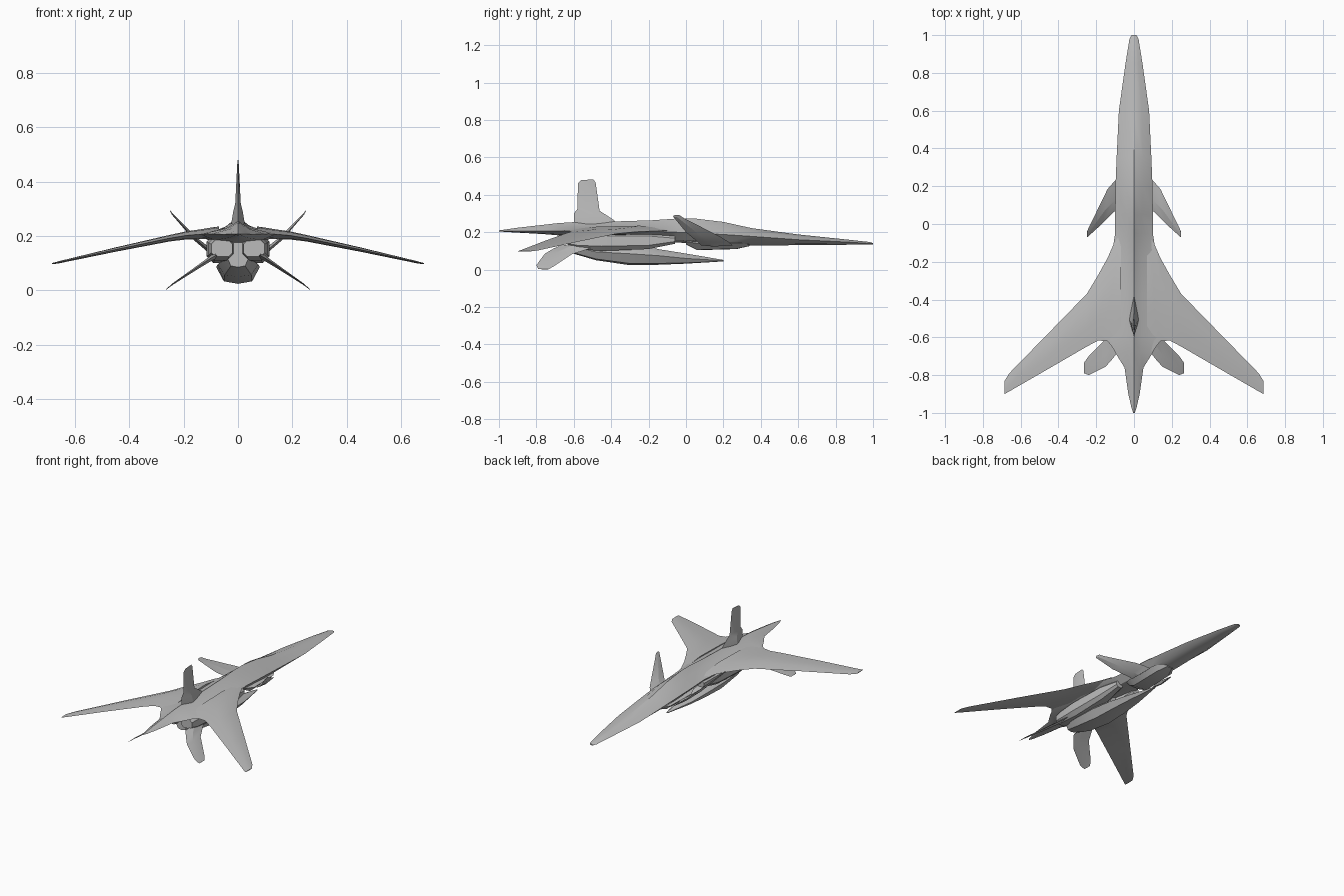
import bpy, bmesh, math
from mathutils import Vector

cube = bpy.data.objects.get("Cube")
if cube:
    bpy.data.objects.remove(cube, do_unlink=True)

grey = bpy.data.materials.new("airframe grey")
grey.use_nodes = True
grey.diffuse_color = (0.5, 0.5, 0.5, 1)
bsdf = grey.node_tree.nodes["Principled BSDF"]
bsdf.inputs["Base Color"].default_value = (0.5, 0.5, 0.5, 1)
bsdf.inputs["Roughness"].default_value = 0.6


def loft(name, rings, mirror=False, angle=30):
    """Skin a row of equal-sized rings, cap both ends, optionally mirror in x."""
    bm = bmesh.new()
    rows = [[bm.verts.new(p) for p in ring] for ring in rings]
    n = len(rows[0])
    for a, b in zip(rows, rows[1:]):
        for i in range(n):
            j = (i + 1) % n
            bm.faces.new((a[i], a[j], b[j], b[i]))
    bm.faces.new(rows[0])
    bm.faces.new(rows[-1][::-1])
    bmesh.ops.recalc_face_normals(bm, faces=bm.faces)
    mesh = bpy.data.meshes.new(name)
    bm.to_mesh(mesh)
    bm.free()
    mesh.materials.append(grey)
    obj = bpy.data.objects.new(name, mesh)
    bpy.context.collection.objects.link(obj)
    bpy.ops.object.select_all(action='DESELECT')
    obj.select_set(True)
    bpy.context.view_layer.objects.active = obj
    bpy.ops.object.shade_smooth_by_angle(angle=math.radians(angle))
    if mirror:
        obj.modifiers.new("mirror", 'MIRROR').use_bisect_axis[0] = False
    return obj


def body_ring(y, w, top, edge, bottom, sx=0.5, sz=0.62, bx=0.6, bz=0.75):
    """Symmetric hull section: spine, shoulder, edge, chine, keel."""
    half = [(0, top), (sx * w, edge + sz * (top - edge)), (w, edge),
            (bx * w, edge + bz * (bottom - edge)), (0, bottom)]
    full = half + [(-x, z) for x, z in half[-2:0:-1]]
    return [(x, y, z) for x, z in full]


# Long fuselage, nose toward +y, tapering to a tail spike
stations = [
    (1.0, .012, .142, .138, .134), (.98, .024, .148, .14, .134),
    (.85, .045, .162, .148, .133), (.6, .08, .188, .16, .131),
    (.35, .092, .222, .178, .128), (.2, .098, .255, .188, .13),
    (.05, .1, .273, .195, .14, .4, .55), (-.05, .1, .273, .2, .145, .38, .55),
    (-.18, .12, .264, .205, .152, .32, .55), (-.37, .15, .258, .206, .165, .28, .5),
    (-.6, .14, .254, .207, .175, .28, .5), (-.68, .1, .249, .207, .183, .35, .5),
    (-.76, .05, .24, .206, .19), (-.9, .03, .224, .207, .198),
    (-.97, .014, .214, .207, .202), (-1.0, .004, .21, .208, .205)]
loft("fuselage", [body_ring(*s) for s in stations])

# Chin fairing under the forward hull
loft("chin_fairing", [body_ring(*s, bz=.95) for s in [
    (.34, .03, .15, .14, .126), (.27, .075, .16, .14, .11),
    (.06, .08, .16, .14, .104), (.0, .06, .16, .15, .135)]])

# Belly pod with a pointed front
loft("belly_pod", [body_ring(*s, bx=.65, bz=.85) for s in [
    (.2, .005, .052, .048, .044), (.0, .05, .086, .06, .032),
    (-.15, .07, .11, .075, .026), (-.3, .08, .16, .085, .024),
    (-.48, .075, .16, .095, .05), (-.6, .04, .15, .12, .085)]])


# Twin engine nacelles with chamfered box sections
def nacelle_ring(y, x0, x1, z0, z1, c):
    return [(x0 + c, y, z0), (x1 - c, y, z0), (x1, y, z0 + c), (x1, y, z1 - c),
            (x1 - c, y, z1), (x0 + c, y, z1), (x0, y, z1 - c), (x0, y, z0 + c)]


loft("engine_nacelles", [nacelle_ring(*s) for s in [
    (-.06, .04, .09, .138, .18, .012), (-.2, .02, .108, .11, .2, .02),
    (-.45, .015, .115, .1, .205, .025), (-.58, .015, .108, .11, .195, .02),
    (-.63, .02, .098, .124, .185, .015)]], mirror=True, angle=20)
loft("engine_bridge", [body_ring(*s) for s in [
    (-.2, .03, .2, .15, .11), (-.45, .04, .2, .15, .1), (-.6, .03, .2, .16, .12)]])


# Swept, drooping main wings: span x, leading y, trailing y, height, thickness
def wing_ring(x, lead, trail, z, t):
    chord = trail - lead
    return [(x, lead, z), (x, lead + .3 * chord, z + t / 2), (x, lead + .65 * chord, z + t * .4),
            (x, trail, z), (x, lead + .65 * chord, z - t * .4), (x, lead + .3 * chord, z - t / 2)]


loft("main_wings", [wing_ring(*s) for s in [
    (.07, -.05, -.7, .21, .05), (.105, -.1, -.665, .209, .042),
    (.14, -.18, -.62, .206, .036), (.19, -.27, -.617, .202, .03),
    (.25, -.37, -.649, .192, .024), (.45, -.575, -.765, .15, .016),
    (.66, -.79, -.886, .103, .008), (.685, -.83, -.9, .098, .004)]], mirror=True)


# Thin fins: each station is leading point, trailing point and thickness
def fin_ring(lead, trail, t, normal):
    a, b, n = Vector(lead), Vector(trail), Vector(normal).normalized()
    mid = a.lerp(b, .6)
    return [a, mid + n * t / 2, b, mid - n * t / 2]


def fin(name, rows, normal, mirror=True):
    loft(name, [fin_ring(a, b, t, normal) for a, b, t in rows], mirror, 15)


fin("tail_fin", [
    ((0, -.37, .25), (0, -.6, .24), .05), ((0, -.39, .268), (0, -.6, .3), .036),
    ((0, -.462, .315), (0, -.58, .325), .02), ((0, -.483, .465), (0, -.578, .46), .006),
    ((0, -.495, .483), (0, -.56, .478), .002)], (1, 0, 0), False)

fin("canards", [
    ((.08, .25, .13), (.08, .08, .13), .02), ((.105, .225, .15), (.105, .065, .145), .018),
    ((.14, .185, .175), (.17, .0, .2), .014), ((.235, -.01, .275), (.247, -.07, .285), .005),
    ((.247, -.035, .291), (.25, -.06, .293), .002)], (-.75, 0, .65))

fin("ventral_fins", [
    ((.08, -.46, .13), (.08, -.67, .13), .02), ((.11, -.53, .108), (.11, -.71, .112), .016),
    ((.15, -.61, .082), (.15, -.755, .085), .012), ((.24, -.7, .022), (.24, -.8, .024), .005),
    ((.265, -.735, .002), (.265, -.79, .003), .002)], (.55, 0, .83))
